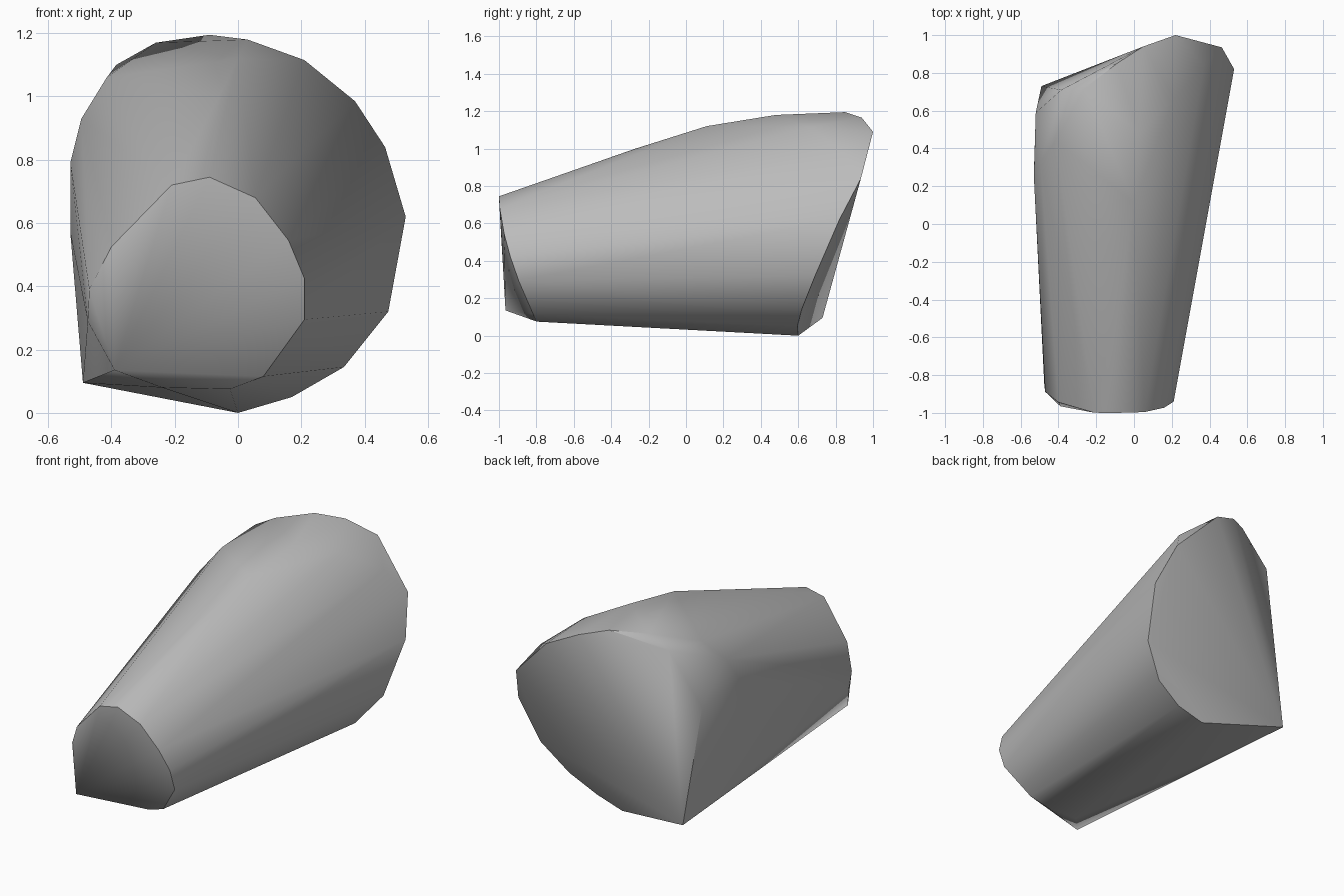
import bpy
import bmesh
import math

# Remove the default cube only
default_cube = bpy.data.objects.get("Cube")
if default_cube:
    bpy.data.objects.remove(default_cube, do_unlink=True)


def make_material(name, colour):
    material = bpy.data.materials.new(name)
    material.use_nodes = True
    material.diffuse_color = colour
    shader = next(n for n in material.node_tree.nodes if n.type == "BSDF_PRINCIPLED")
    shader.inputs["Base Color"].default_value = colour
    return material


def front_slant(x, z):
    """Depth of the front rim: it leans back towards the bottom and the far side."""
    drop = max(0, 0.745 - z) / 0.665
    return -1 + 0.2 * drop ** 1.65 + 0.24 * max(0, -x - 0.3)


def hull_object(name, points, material):
    """Stretch a closed skin over the section points."""
    mesh = bpy.data.meshes.new(name)
    bm = bmesh.new()
    for point in points:
        bm.verts.new(point)
    bmesh.ops.convex_hull(bm, input=bm.verts[:])
    loose = [v for v in bm.verts if not v.link_faces]
    bmesh.ops.delete(bm, geom=loose, context="VERTS")
    bmesh.ops.recalc_face_normals(bm, faces=bm.faces[:])
    bm.to_mesh(mesh)
    bm.free()
    mesh.materials.append(material)
    obj = bpy.data.objects.new(name, mesh)
    bpy.context.collection.objects.link(obj)
    return obj


# Narrow front rim (x, z), slanted backwards towards the bottom
front_rim = [(-.24, .08), (-.475, .29), (-.47, .39), (-.4, .525), (-.21, .72),
             (-.09, .745), (.055, .68), (.16, .545), (.21, .425), (.21, .295),
             (.08, .115), (-.025, .075)]
front_points = [(x, front_slant(x, z), z) for x, z in front_rim]

# Wide back rim (x, y, z), from the bottom up the left side and over the top
back_points = [(0, .6, 0), (.17, .595, .05), (.335, .62, .145), (.475, .69, .32),
               (.53, .82, .62), (.465, .935, .84), (.22, 1, 1.09),
               (.05, .94, 1.165), (-.09, .85, 1.195), (-.26, .72, 1.17),
               (-.385, .71, 1.1)]

# Swell of the body between the rims
swell_points = [(.37, .84, .985), (.21, .66, 1.115), (.03, .48, 1.18), (0, .11, 1.12),
                (-.06, -.27, 1), (-.415, .44, 1.06), (-.495, .33, .93),
                (-.53, .25, .79), (-.53, .27, .57), (-.52, .59, .75)]

# Lower corners where both end caps fan out
corner_points = [(-.39, -.965, .135), (-.49, .73, .095)]

grey = make_material("plain_grey", (.5, .5, .5, 1))
body = hull_object("tapered_body", front_points + back_points + swell_points + corner_points, grey)

# Smooth sides and caps with crisp rims
bpy.ops.object.select_all(action="DESELECT")
body.select_set(True)
bpy.context.view_layer.objects.active = body
bpy.ops.object.shade_smooth_by_angle(angle=math.radians(35))
